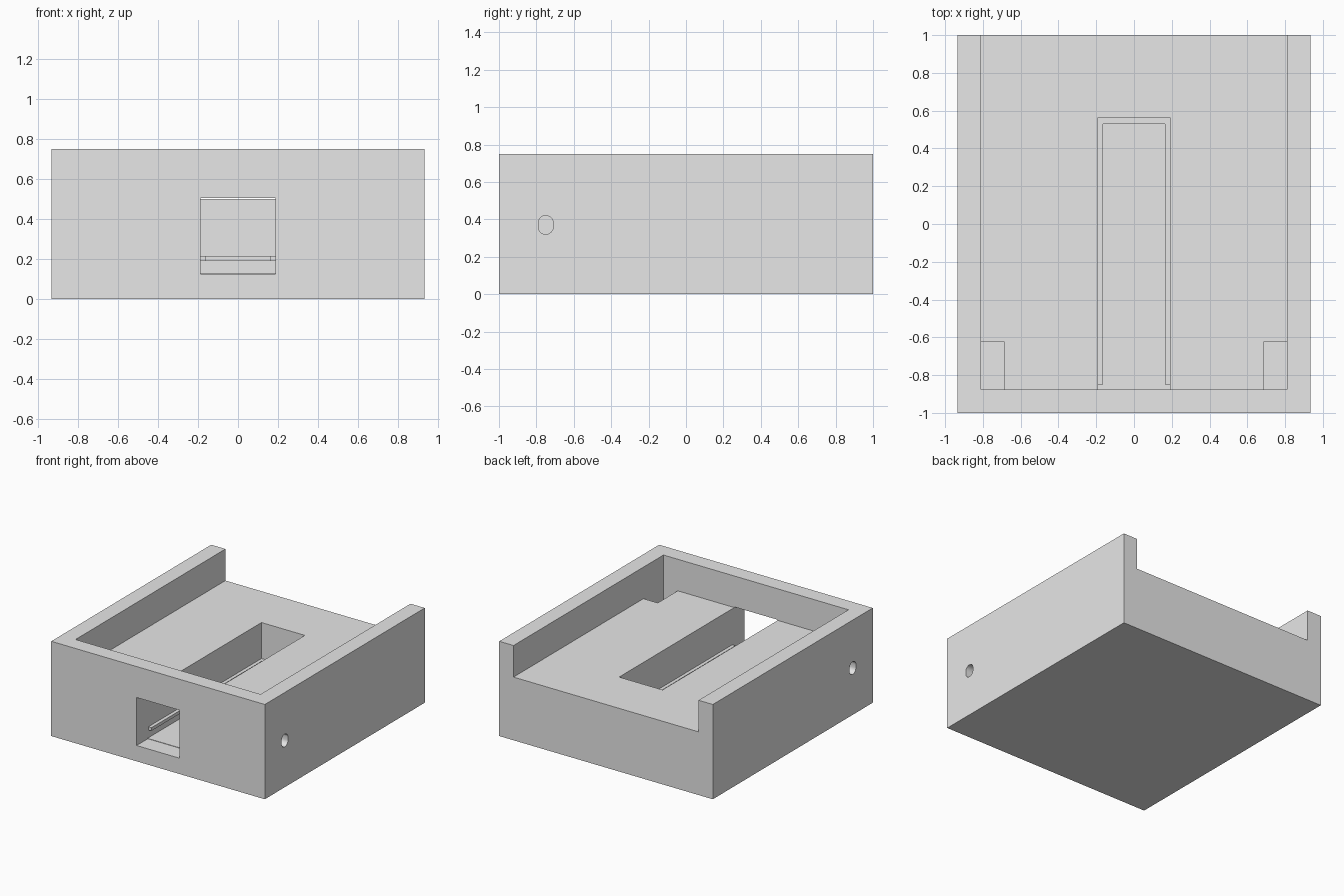
import bpy
import bmesh
from math import cos, sin, pi

cube = bpy.data.objects.get("Cube")
if cube:
    bpy.data.objects.remove(cube, do_unlink=True)

grey = bpy.data.materials.new("plain_grey")
grey.use_nodes = True
COLOUR = (0.8, 0.8, 0.8, 1)
grey.diffuse_color = COLOUR
grey.node_tree.nodes["Principled BSDF"].inputs["Base Color"].default_value = COLOUR


def prism(name, outline, offset):
    """Extrude a closed outline of 3D points along an offset vector."""
    bm = bmesh.new()
    face = bm.faces.new([bm.verts.new(p) for p in outline])
    new = bmesh.ops.extrude_face_region(bm, geom=[face])["geom"]
    moved = [v for v in new if isinstance(v, bmesh.types.BMVert)]
    bmesh.ops.translate(bm, verts=moved, vec=offset)
    bmesh.ops.recalc_face_normals(bm, faces=bm.faces)
    mesh = bpy.data.meshes.new(name)
    bm.to_mesh(mesh)
    bm.free()
    mesh.materials.append(grey)
    obj = bpy.data.objects.new(name, mesh)
    bpy.context.collection.objects.link(obj)
    return obj


def box(name, x, y, z):
    """Box from (low, high) ranges on each axis."""
    outline = [(x[0], y[0], z[0]), (x[1], y[0], z[0]),
               (x[1], y[1], z[0]), (x[0], y[1], z[0])]
    return prism(name, outline, (0, 0, z[1] - z[0]))


def cut(target, cutter):
    """Subtract the cutter, apply, and discard it."""
    mod = target.modifiers.new("cut", "BOOLEAN")
    mod.operation = "DIFFERENCE"
    mod.solver = "EXACT"
    mod.object = cutter
    bpy.context.view_layer.objects.active = target
    bpy.ops.object.modifier_apply(modifier=mod.name)
    bpy.data.objects.remove(cutter, do_unlink=True)


# Solid block with a tray recess open at the back
body = box("tray_body", (-0.935, 0.935), (-1, 1), (0, 0.75))
cut(body, box("recess", (-0.81, 0.81), (-0.875, 1.1), (0.5, 0.9)))

# Long slot in the floor and its window through the front wall
cut(body, box("slot", (-0.19, 0.19), (-0.875, 0.565), (0.128, 0.6)))
cut(body, box("window", (-0.1875, 0.1875), (-1.1, -0.86), (0.125, 0.505)))

# Corner pockets with a rounded hole through each side wall
for side in (-1, 1):
    xs = sorted((side * 0.685, side * 0.81))
    cut(body, box("pocket", xs, (-0.875, -0.625), (0.25, 0.6)))
    hole = []
    for i in range(32):
        a = 2 * pi * (i + 0.5) / 32
        shift = 0.01 if sin(a) > 0 else -0.01
        hole.append((side * 0.75, -0.75 + 0.04 * cos(a),
                     0.37 + shift + 0.04 * sin(a)))
    cut(body, prism("side_hole", hole, (side * 0.3, 0, 0)))

# U-shaped lip around the inside of the slot
lip = [(-0.19, -0.85), (-0.19, 0.565), (0.19, 0.565), (0.19, -0.85),
       (0.163, -0.85), (0.163, 0.53), (-0.163, 0.53), (-0.163, -0.85)]
prism("slot_lip", [(x, y, 0.19) for x, y in lip], (0, 0, 0.025))

# Smooth the hole walls, keep all other edges crisp
bpy.ops.object.select_all(action="DESELECT")
body.select_set(True)
bpy.context.view_layer.objects.active = body
bpy.ops.object.shade_smooth_by_angle(angle=pi / 6)
